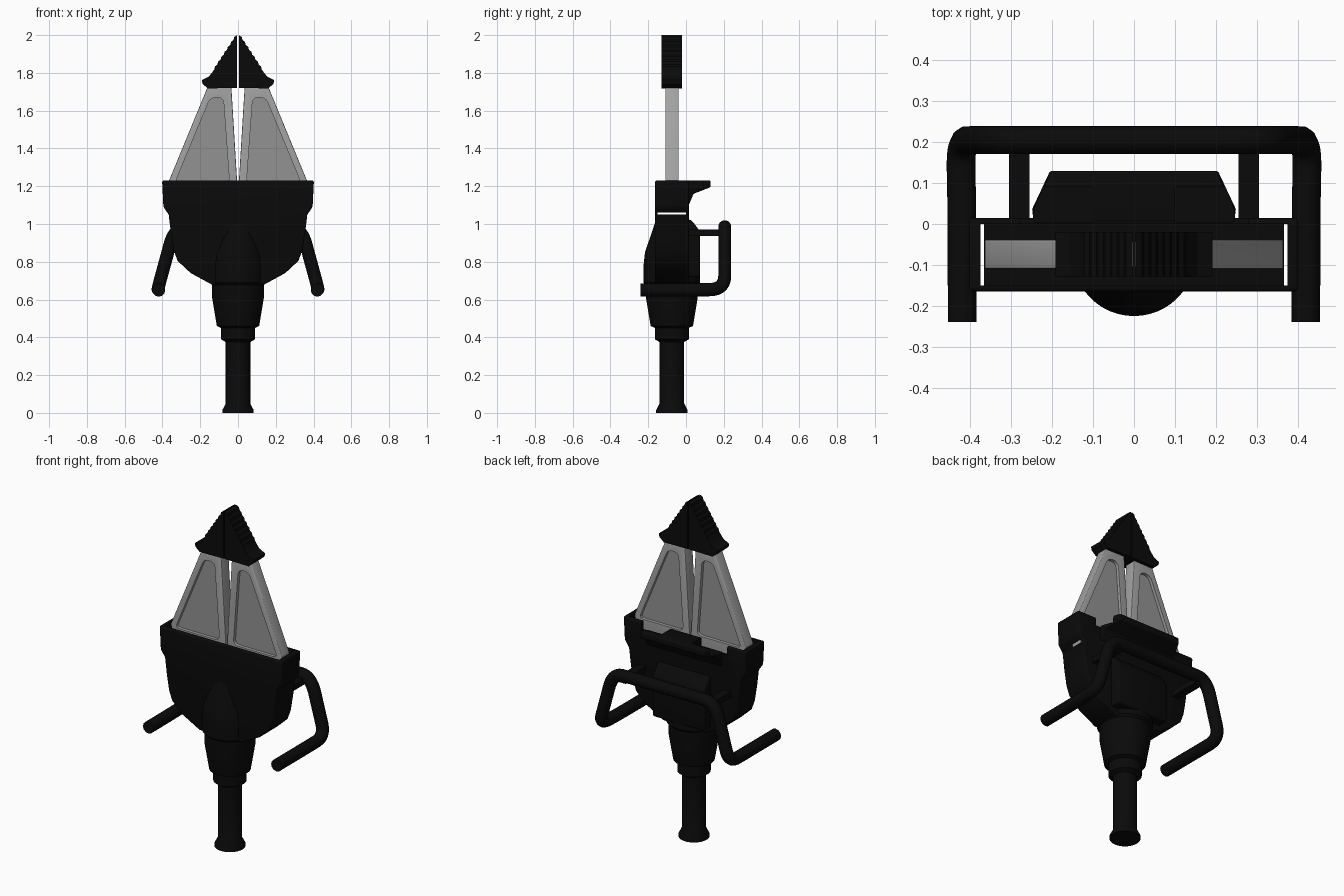
import bpy, bmesh, math
from mathutils import Vector

cube = bpy.data.objects.get("Cube")
if cube:
    bpy.data.objects.remove(cube, do_unlink=True)

AXIS_Y = -0.075  # depth of the tool's long axis


def material(name, value):
    m = bpy.data.materials.new(name)
    m.use_nodes = True
    colour = (value, value, value, 1)
    m.diffuse_color = colour
    node = next(n for n in m.node_tree.nodes if n.type == 'BSDF_PRINCIPLED')
    node.inputs["Base Color"].default_value = colour
    return m


BLACK = material("matte black", 0.003)
STEEL = material("light steel", 0.36)
PANEL = material("grey steel", 0.29)


def add(name, bm, mat):
    bmesh.ops.recalc_face_normals(bm, faces=bm.faces)
    mesh = bpy.data.meshes.new(name)
    bm.to_mesh(mesh)
    bm.free()
    ob = bpy.data.objects.new(name, mesh)
    bpy.context.collection.objects.link(ob)
    mesh.materials.append(mat)
    return ob


def prism(name, pts, axis, a, b, mat, bevel=0.0):
    """Extrude a 2D outline from a to b along the x or y axis."""
    bm = bmesh.new()
    place = (lambda u, v, d: (d, u, v)) if axis == 'X' else (lambda u, v, d: (u, d, v))
    face = bm.faces.new([bm.verts.new(place(u, v, a)) for u, v in pts])
    grown = bmesh.ops.extrude_face_region(bm, geom=[face])["geom"]
    shift = Vector(place(0, 0, b - a))
    bmesh.ops.translate(bm, vec=shift, verts=[g for g in grown if isinstance(g, bmesh.types.BMVert)])
    ob = add(name, bm, mat)
    if bevel:
        mod = ob.modifiers.new("bevel", 'BEVEL')
        mod.width, mod.segments = bevel, 3
    return ob


def box(name, x0, x1, y0, y1, z0, z1, mat):
    return prism(name, [(x0, z0), (x1, z0), (x1, z1), (x0, z1)], 'Y', y0, y1, mat)


def lathe(name, profile, mat, steps=48):
    bm = bmesh.new()
    verts = [bm.verts.new((r, AXIS_Y, z)) for r, z in profile]
    edges = [bm.edges.new(p) for p in zip(verts, verts[1:])]
    bmesh.ops.spin(bm, geom=verts + edges, cent=(0, AXIS_Y, 0), axis=(0, 0, 1),
                   angle=math.tau, steps=steps)
    bmesh.ops.remove_doubles(bm, verts=bm.verts, dist=0.0005)
    return add(name, bm, mat)


def finish(ob, cutters=(), angle=35):
    """Cut, apply the modifiers and shade."""
    for c in cutters:
        c.hide_render = True
        mod = ob.modifiers.new("cut", 'BOOLEAN')
        mod.operation, mod.solver, mod.object = 'DIFFERENCE', 'EXACT', c
    bpy.ops.object.select_all(action='DESELECT')
    ob.select_set(True)
    bpy.context.view_layer.objects.active = ob
    bpy.ops.object.convert(target='MESH')
    bpy.ops.object.shade_smooth_by_angle(angle=math.radians(angle))
    for c in cutters:
        bpy.data.objects.remove(c, do_unlink=True)


def mirrored(half):
    return half + [(-x, z) for x, z in reversed(half)]


# Rear shaft, its foot and the tapered collar
finish(lathe("rear_shaft", [(0, 0), (0.083, 0), (0.083, 0.015), (0.065, 0.05), (0.065, 0.375),
                            (0.09, 0.39), (0.09, 0.45), (0.112, 0.46), (0.137, 0.61),
                            (0.137, 0.69), (0, 0.69)], BLACK))

# Barrel bulging out of the housing
finish(lathe("barrel", [(0, 0.67), (0.13, 0.67), (0.15, 0.69), (0.15, 0.78), (0.142, 0.85),
                        (0.088, 1.01), (0, 1.02)], BLACK))
finish(prism("rear_barrel_cover", [(-0.05, 0.72), (0.075, 0.72), (0.075, 0.96), (0.03, 1.02),
                                   (-0.05, 1.04)], 'X', -0.17, 0.17, BLACK, 0.012))

# Housing, hollow at the top
outline = mirrored([(0.14, 0.68), (0.25, 0.74), (0.32, 0.805), (0.34, 0.86), (0.355, 0.95),
                    (0.367, 1.05), (0.395, 1.09), (0.402, 1.23)])
housing = prism("housing", outline, 'Y', -0.165, 0.015, BLACK, 0.01)
cuts = [box("cavity_cutter", -0.375, 0.375, -0.15, 0.0, 1.05, 1.4, BLACK)]
cuts += [box("notch_cutter", min(s * 0.1, s * 0.28), max(s * 0.1, s * 0.28),
             -0.05, 0.1, 1.18, 1.4, BLACK) for s in (-1, 1)]
finish(housing, cuts)

# Overhanging lip on the back of the housing
lip = prism("rear_lip", [(0.004, 1.23), (0.13, 1.23), (0.13, 1.195), (0.04, 1.16), (0.015, 1.1),
                         (0.004, 1.1)], 'X', -0.205, 0.205, BLACK, 0.012)
for v in lip.data.vertices:
    if v.co.y < 0.05:
        v.co.x *= 1.2
finish(lip, [box("lip_notch_cutter", min(s * 0.1, s * 0.3), max(s * 0.1, s * 0.3),
                 -0.05, 0.09, 1.185, 1.4, BLACK) for s in (-1, 1)])

# Spreading arms, pocket panels and serrated tips
arm = [(0.003, 1.07), (0.005, 1.23), (0.036, 1.74), (0.155, 1.74), (0.365, 1.23), (0.34, 1.07)]
pocket = [(0.045, 1.215), (0.078, 1.67), (0.146, 1.67), (0.335, 1.215)]
teeth = [(0.004, 1.72), (0.004, 2.0)]
for i in range(7):
    x, z = 0.012 + 0.017 * i, 1.99 - 0.026 * i
    teeth += [(x + 0.008, z), (x + 0.012, z - 0.016)]
teeth += [(0.135, 1.805), (0.155, 1.78), (0.192, 1.762), (0.188, 1.742), (0.16, 1.718)]

for s, side in ((1, "left"), (-1, "right")):
    def flip(pts):
        return [(s * x, z) for x, z in pts]
    frame = prism(side + "_arm", flip(arm), 'Y', -0.109, -0.039, STEEL, 0.004)
    cutter = prism("pocket_cutter", flip(pocket), 'Y', -0.3, 0.2, STEEL, 0.028)
    finish(frame, [cutter])
    finish(prism(side + "_arm_panel", flip(pocket), 'Y', -0.09, -0.058, PANEL))
    finish(prism(side + "_tip", flip(teeth), 'Y', -0.13, -0.02, BLACK), angle=25)

    # Strut joining the handle to the housing
    xs = sorted((s * 0.255, s * 0.305))
    finish(box(side + "_handle_strut", xs[0], xs[1], -0.02, 0.2, 0.937, 0.97, BLACK))

# Tubular carry handle
half = [(0.42, -0.24, 0.65), (0.42, 0.05, 0.65), (0.425, 0.205, 0.655), (0.385, 0.205, 0.80),
        (0.335, 0.205, 0.985), (0.2, 0.205, 0.985)]
path = half + [(-x, y, z) for x, y, z in reversed(half)]
curve = bpy.data.curves.new("carry_handle", 'CURVE')
curve.dimensions = '3D'
curve.bevel_depth, curve.bevel_resolution = 0.035, 4
curve.use_fill_caps = True
spline = curve.splines.new('NURBS')
spline.points.add(len(path) - 1)
for p, co in zip(spline.points, path):
    p.co = (*co, 1)
spline.order_u, spline.use_endpoint_u, spline.resolution_u = 3, True, 8
curve.materials.append(BLACK)
handle = bpy.data.objects.new("carry_handle", curve)
bpy.context.collection.objects.link(handle)
finish(handle)
